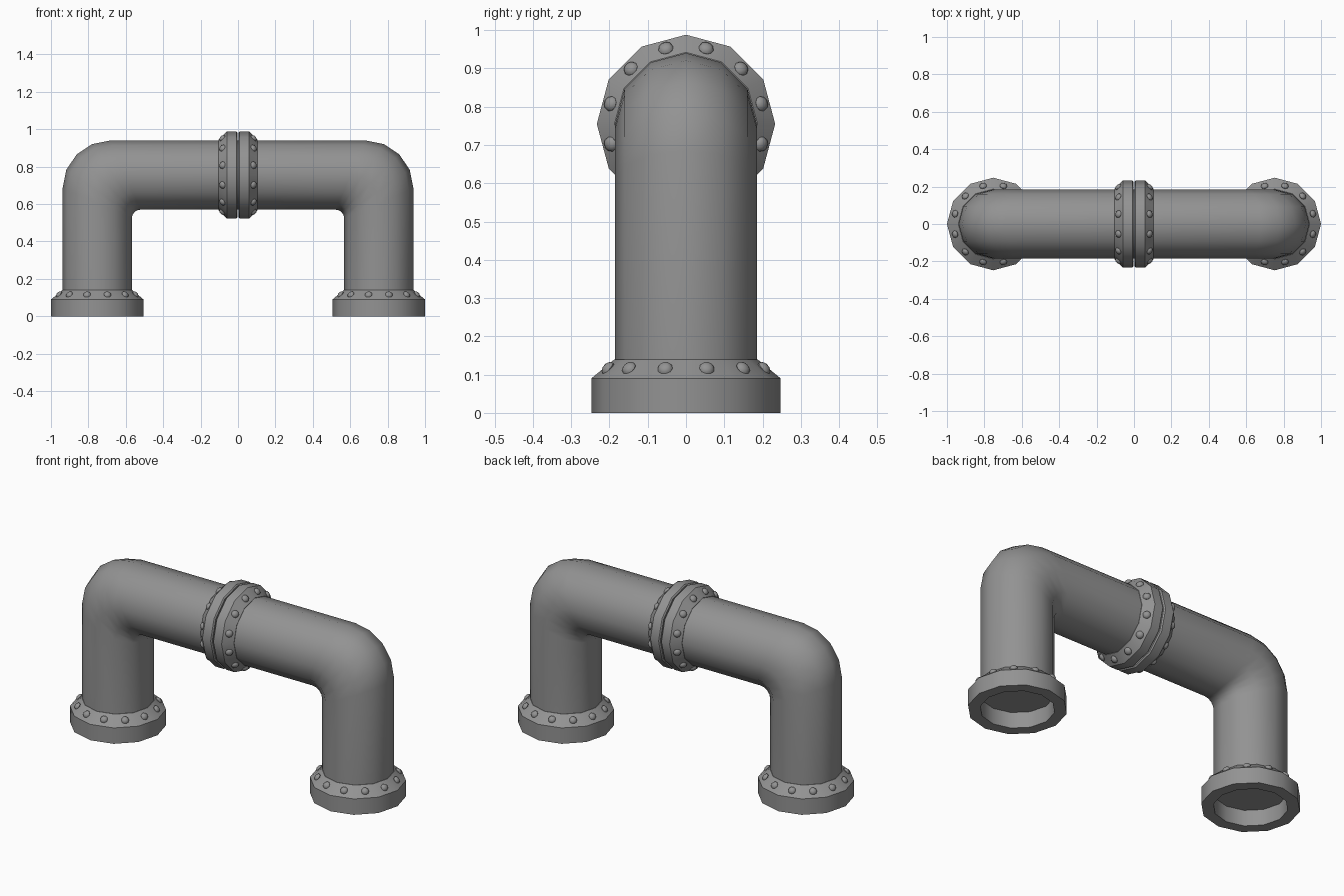
import bpy, bmesh, math
from mathutils import Matrix

if "Cube" in bpy.data.objects:
    bpy.data.objects.remove(bpy.data.objects["Cube"])

SIDES = 12
CX, CZ, R = 0.7525, 0.755, 0.185    # leg axis, crossbar axis height, pipe radius

metal = bpy.data.materials.new("dark_grey")
metal.diffuse_color = (0.29, 0.29, 0.29, 1)
metal.use_nodes = True
metal.node_tree.nodes["Principled BSDF"].inputs["Base Color"].default_value = metal.diffuse_color


def finish(bm, name, matrix=None, angle=40):
    if matrix:
        bm.transform(matrix)
    bmesh.ops.recalc_face_normals(bm, faces=bm.faces)
    me = bpy.data.meshes.new(name)
    bm.to_mesh(me)
    bm.free()
    for p in me.polygons:
        p.use_smooth = True
    me.set_sharp_from_angle(angle=math.radians(angle))
    me.materials.append(metal)
    ob = bpy.data.objects.new(name, me)
    bpy.context.collection.objects.link(ob)
    mod = ob.modifiers.new("Mirror", 'MIRROR')
    mod.use_axis = (True, False, False)
    mod.use_mirror_merge = True
    return ob


def loft(bm, rings):
    rows = [[bm.verts.new(p) for p in ring] for ring in rings]
    for a, b in zip(rows, rows[1:]):
        for i in range(len(a)):
            j = (i + 1) % len(a)
            bm.faces.new((a[i], a[j], b[j], b[i]))
    return rows


def lathe(profile, name, matrix):
    bm = bmesh.new()
    rings = []
    for r, z in profile:
        rings.append([(r * math.cos(k * math.tau / SIDES),
                       r * math.sin(k * math.tau / SIDES), z) for k in range(SIDES)])
    loft(bm, rings)
    return finish(bm, name, matrix)


def bolts(radius, z, tilt, name, matrix):
    bm = bmesh.new()
    for k in range(SIDES):
        m = (Matrix.Rotation((k + 0.5) * math.tau / SIDES, 4, 'Z')
             @ Matrix.Translation((radius, 0, z))
             @ Matrix.Rotation(tilt, 4, 'Y')
             @ Matrix.Diagonal((0.02, 0.02, 0.013, 1)))
        bmesh.ops.create_uvsphere(bm, u_segments=10, v_segments=6, radius=1, matrix=m)
    return finish(bm, name, matrix)


# Pipe half: leg, bend (tight inside, wide outside) and crossbar
bm = bmesh.new()
STEPS = 4
rings = [[] for _ in range(STEPS + 3)]
for k in range(SIDES):
    a = k * math.tau / SIDES
    d, y = R * math.cos(a), R * math.sin(a)
    f = 0.15 + 0.105 * math.cos(a)
    x, z = CX + d, CZ + d
    rings[0].append((x, y, 0.088))
    for s in range(STEPS + 1):
        t = s / STEPS * math.pi / 2
        rings[s + 1].append((x - f + f * math.cos(t), y, z - f + f * math.sin(t)))
    rings[-1].append((0, y, z))
rows = loft(bm, rings)
bm.faces.new(rows[0])
finish(bm, "pipe", angle=65)

# Base flanges with bolts
foot = Matrix.Translation((CX, 0, 0))
lathe([(0.186, 0.09), (0.186, 0), (0.2475, 0), (0.2475, 0.09), (0.187, 0.14), (0.18, 0.14)],
      "base_flange", foot)
bolts(0.211, 0.116, math.radians(50), "base_flange_bolts", foot)

# Centre coupling flanges with bolts
mid = Matrix.Translation((0, 0, CZ)) @ Matrix.Rotation(math.pi / 2, 4, 'Y')
lathe([(0.18, 0.003), (0.226, 0.003), (0.233, 0.009), (0.233, 0.06), (0.187, 0.105), (0.18, 0.105)],
      "coupling_flange", mid)
bolts(0.204, 0.083, math.radians(46), "coupling_flange_bolts", mid)
